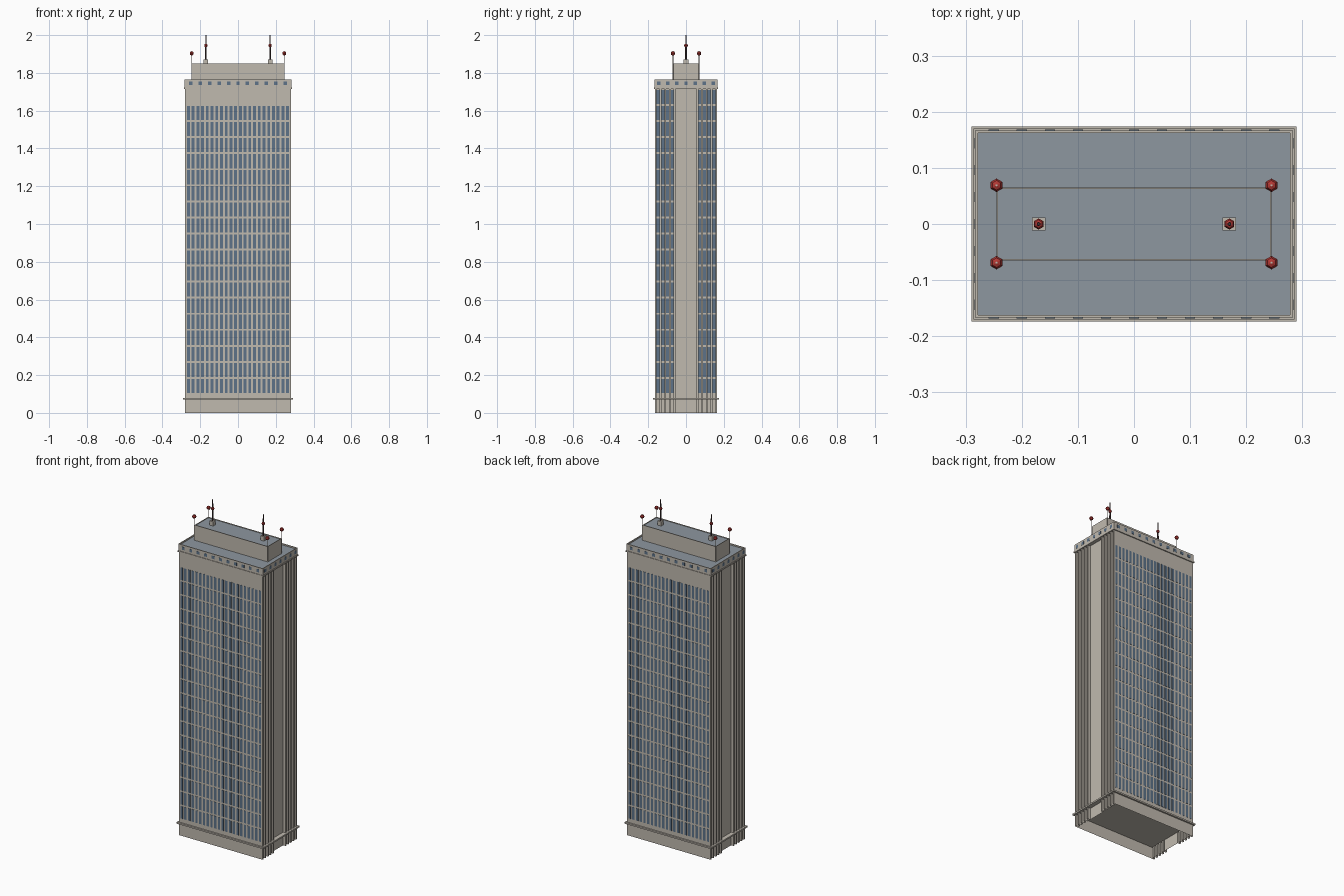
import bpy, bmesh
from mathutils import Matrix, Vector

cube = bpy.data.objects.get("Cube")
if cube:
    bpy.data.objects.remove(cube)


def material(name, rgb):
    m = bpy.data.materials.new(name)
    m.use_nodes = True
    m.diffuse_color = (*rgb, 1)
    m.node_tree.nodes["Principled BSDF"].inputs["Base Color"].default_value = (*rgb, 1)
    return m


CONCRETE = material("warm concrete", (0.53, 0.49, 0.43))
GLASS = material("blue glass", (0.11, 0.17, 0.25))
ROOF = material("grey roof", (0.27, 0.31, 0.35))
RED = material("beacon red", (0.45, 0.04, 0.035))
DARK = material("dark steel", (0.06, 0.035, 0.035))


def finish(name, bm, *mats):
    bmesh.ops.recalc_face_normals(bm, faces=bm.faces)
    mesh = bpy.data.meshes.new(name)
    bm.to_mesh(mesh)
    bm.free()
    for m in mats:
        mesh.materials.append(m)
    ob = bpy.data.objects.new(name, mesh)
    bpy.context.collection.objects.link(ob)
    return ob


def add_box(bm, centre, size):
    mat = Matrix.Translation(centre) @ Matrix.Diagonal((*size, 1))
    return bmesh.ops.create_cube(bm, size=1, matrix=mat)["verts"]


def box(name, centre, size, mat):
    bm = bmesh.new()
    add_box(bm, centre, size)
    finish(name, bm, mat)


def parapet_block(name, hx, hy, z0, z1, rim, drop):
    """Block whose roof is sunk behind a thin rim."""
    bm = bmesh.new()
    add_box(bm, (0, 0, (z0 + z1) / 2), (2 * hx, 2 * hy, z1 - z0))
    bm.faces.ensure_lookup_table()
    bm.normal_update()
    top = max(bm.faces, key=lambda f: f.calc_center_median().z)
    bmesh.ops.inset_region(bm, faces=[top], thickness=rim)
    sunk = bmesh.ops.extrude_face_region(bm, geom=[top])
    verts = [v for v in sunk["geom"] if isinstance(v, bmesh.types.BMVert)]
    bmesh.ops.translate(bm, verts=verts, vec=(0, 0, -drop))
    for f in sunk["geom"]:
        if isinstance(f, bmesh.types.BMFace):
            f.material_index = 1
    if top.is_valid:
        bm.faces.remove(top)
    finish(name, bm, CONCRETE, ROOF)


# Main dimensions
HX, HY, WALL = 0.28, 0.164, 0.264
PITCH, PANE, FLOOR = 0.025, 0.015, 0.085
SILL, CROWN = 0.1, 1.72
LEDGE = 0.072

# Tower shaft: finned plan extruded upwards, open at the bottom
fins = [(HY, HY - 0.009)] + [(y + 0.005, y - 0.005) for y in (0.135, 0.11, 0.085, 0.06)]
half = []
for i, (outer, inner) in enumerate(fins):
    if i:
        half.append((WALL, outer))
    half += [(HX, outer), (HX, inner), (WALL, inner)]
    if i:
        continue
right = half + [(x, -y) for x, y in reversed(half)]
plan = right + [(-x, -y) for x, y in right]
bm = bmesh.new()
low = [bm.verts.new((x, y, 0)) for x, y in plan]
high = [bm.verts.new((x, y, CROWN)) for x, y in plan]
n = len(plan)
for i in range(n):
    j = (i + 1) % n
    bm.faces.new((low[i], low[j], high[j], high[i]))
bm.faces.new(high)
finish("tower_shaft", bm, CONCRETE)

# Ceiling of the open base, and the ledge above it
box("base_ceiling", (0, 0, LEDGE), (2 * WALL, 2 * HY - 0.004, 0.004), CONCRETE)
box("base_ledge", (0, 0, LEDGE + 0.003), (0.58, 0.348, 0.009), CONCRETE)

# Window panes on the wide faces
bm = bmesh.new()
for side in (-1, 1):
    for col in range(22):
        for row in range(18):
            add_box(bm, ((col - 10.5) * PITCH, side * HY, SILL + (row + 0.5) * FLOOR),
                    (PANE, 0.002, FLOOR - 0.01))
finish("wide_face_windows", bm, GLASS)

# Window panes between the fins on the narrow faces
bm = bmesh.new()
for sx in (-1, 1):
    for sy in (-1, 1):
        for col in range(4):
            for row in range(19):
                add_box(bm, (sx * WALL, sy * (0.0725 + col * PITCH), SILL + (row + 0.5) * FLOOR),
                        (0.002, PANE, FLOOR - 0.01))
finish("narrow_face_windows", bm, GLASS)

# Crown with its moulding and row of small windows
box("crown_moulding", (0, 0, CROWN), (0.572, 0.34, 0.008), CONCRETE)
parapet_block("crown", 0.283, 0.167, CROWN, 1.765, 0.007, 0.008)
bm = bmesh.new()
for side in (-1, 1):
    for i in range(-5, 6):
        add_box(bm, (i * 0.05, side * 0.167, 1.745), (0.018, 0.002, 0.018))
    for i in range(-3, 4):
        add_box(bm, (side * 0.283, i * 0.048, 1.745), (0.002, 0.018, 0.018))
finish("crown_windows", bm, GLASS)

# Rooftop plant room
parapet_block("plant_room", 0.245, 0.065, 1.755, 1.85, 0.004, 0.004)


def rod(name, x, y, z0, z1, r0, r1, mat):
    bm = bmesh.new()
    bmesh.ops.create_cone(bm, cap_ends=True, segments=6, radius1=r0, radius2=r1, depth=z1 - z0,
                          matrix=Matrix.Translation((x, y, (z0 + z1) / 2)))
    finish(name, bm, mat)


def beacon(name, x, y, z, r):
    bm = bmesh.new()
    bmesh.ops.create_uvsphere(bm, u_segments=6, v_segments=4, radius=r,
                              matrix=Matrix.Translation((x, y, z)))
    finish(name, bm, RED)


# Masts on the plant room and beacon poles at its corners
for sx, side in ((-1, "right"), (1, "left")):
    x = sx * 0.17
    box(f"mast_foot_{side}", (x, 0, 1.859), (0.024, 0.024, 0.026), CONCRETE)
    rod(f"mast_{side}", x, 0, 1.87, 2.0, 0.005, 0.003, DARK)
    beacon(f"mast_beacon_{side}", x, 0, 1.945, 0.01)
    for sy, end in ((-1, "front"), (1, "back")):
        x, y = sx * 0.245, sy * 0.069
        rod(f"beacon_pole_{end}_{side}", x, y, 1.765, 1.916, 0.002, 0.002, CONCRETE)
        beacon(f"corner_beacon_{end}_{side}", x, y, 1.903, 0.012)
